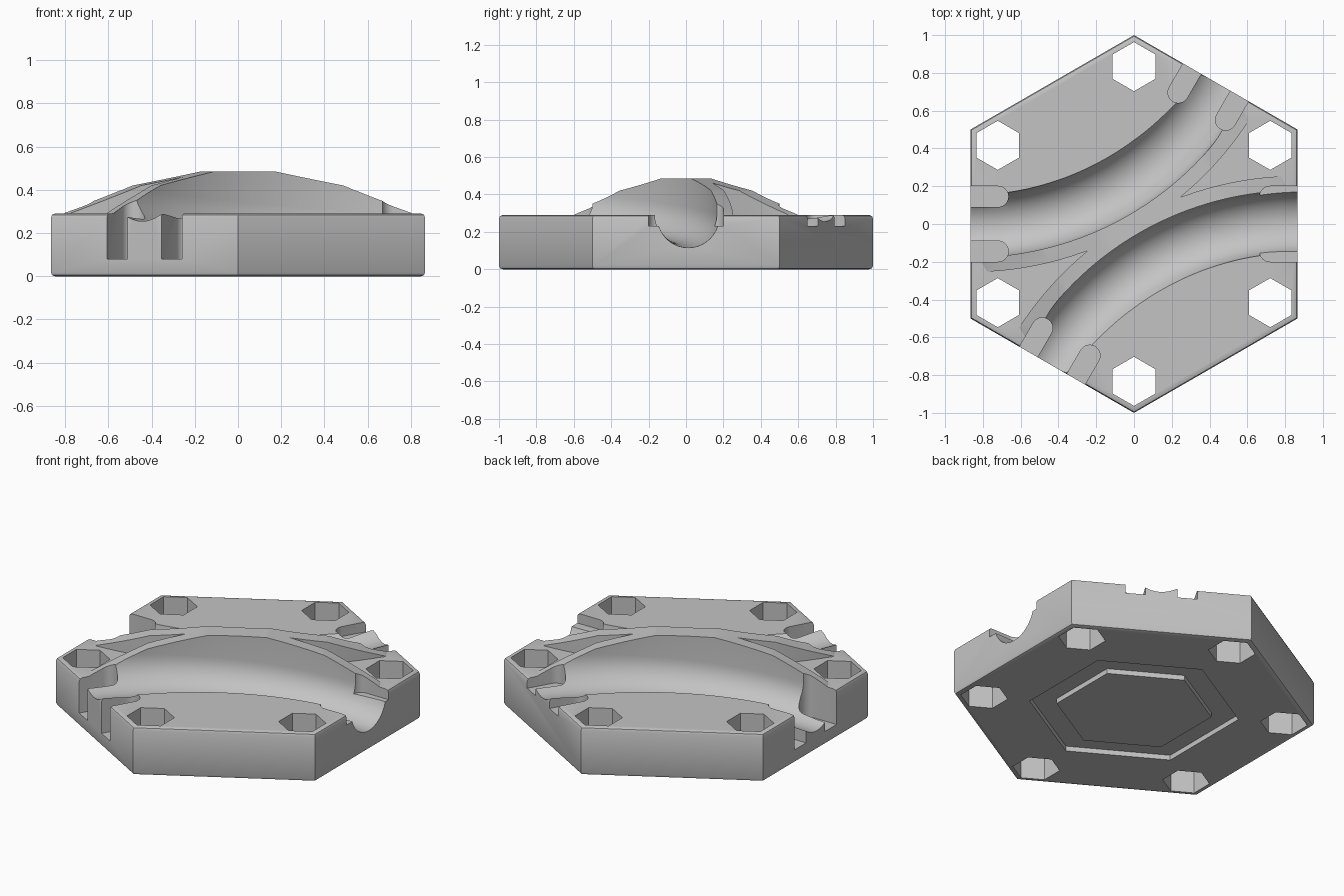
import bpy, bmesh
from math import sin, cos, pi, radians
from mathutils import Matrix, Vector

cube = bpy.data.objects.get("Cube")
if cube:
    bpy.data.objects.remove(cube, do_unlink=True)

grey = bpy.data.materials.new("plain grey")
grey.use_nodes = True
colour = (0.55, 0.55, 0.55, 1)
grey.diffuse_color = colour
grey.node_tree.nodes["Principled BSDF"].inputs["Base Color"].default_value = colour

TOP = 0.29
TURN = 1.5            # radius of the curved tracks
OPEN = 0.8            # height that clears the whole tile


def loft(name, rings, bevel=0):
    """Closed solid through a list of equal-length rings."""
    bm = bmesh.new()
    loops = [[bm.verts.new(p) for p in ring] for ring in rings]
    for a, b in zip(loops, loops[1:]):
        for i in range(len(a)):
            j = (i + 1) % len(a)
            bm.faces.new((a[i], a[j], b[j], b[i]))
    bm.faces.new(loops[0])
    bm.faces.new(loops[-1])
    bmesh.ops.recalc_face_normals(bm, faces=bm.faces)
    if bevel:
        edges = [e for e in bm.edges if abs(e.verts[0].co.z - e.verts[1].co.z) < 0.001]
        bmesh.ops.bevel(bm, geom=edges, offset=bevel, segments=2, profile=0.5, affect='EDGES')
    mesh = bpy.data.meshes.new(name)
    bm.to_mesh(mesh)
    bm.free()
    mesh.materials.append(grey)
    obj = bpy.data.objects.new(name, mesh)
    bpy.context.collection.objects.link(obj)
    return obj


def prism(name, outline, z0, z1, bevel=0):
    return loft(name, [[(x, y, z) for x, y in outline] for z in (z0, z1)], bevel)


def hexagon(radius, cx=0, cy=0):
    return [(cx + radius * sin(k * pi / 3), cy + radius * cos(k * pi / 3)) for k in range(6)]


def combine(target, tool, operation):
    mod = target.modifiers.new("combine", 'BOOLEAN')
    mod.operation, mod.object, mod.solver = operation, tool, 'EXACT'
    bpy.context.view_layer.objects.active = target
    bpy.ops.object.modifier_apply(modifier=mod.name)
    bpy.data.objects.remove(tool, do_unlink=True)


def on_turn(degrees, section):
    """Place a (radius, height) section on the curved track."""
    a = radians(degrees)
    return [(-0.866 + r * sin(a), 1.5 - r * cos(a), z) for r, z in section]


def half_turn(obj, side):
    obj.data.transform(Matrix.Rotation(pi * side, 4, 'Z'))
    return obj


def channel_section(degrees):
    t = min(max(degrees / 60, 0), 1)
    floor, r, mid = 0.115 + 0.14 * t ** 1.15, 0.165, 1.512
    arc = [(mid - r * cos(pi * k / 20), floor + r - r * sin(pi * k / 20)) for k in range(21)]
    return [(mid - r, OPEN)] + arc + [(mid + r, OPEN)]


# Hexagonal tile body
tile = prism("track_tile", hexagon(1), 0, TOP, bevel=0.018)

# Raised banking walls, trimmed by a broad faceted arch
for side in range(2):
    box = [(1.6, 0.12), (1.755, 0.12), (1.755, 0.6), (1.6, 0.6)]
    wall = half_turn(loft("banking_wall", [on_turn(1 + 58 * k / 24, box) for k in range(25)]), side)
    along, across = Vector((0.866, 0.5, 0)), Vector((-0.5, 0.866, 0))
    rings = []
    for d in (-1, 1):
        ring = []
        for k in range(32):
            a = (k + 0.5) * pi / 16
            ring.append(along * 1.68 * sin(a) + across * d + Vector((0, 0, -1.187 + 1.68 * cos(a))))
        rings.append(ring)
    combine(wall, loft("arch", rings), 'INTERSECT')
    combine(tile, wall, 'UNION')

# Sloping curved channels
for side in range(2):
    steps = [-5 + 70 * k / 42 for k in range(43)]
    channel = loft("channel_cutter", [on_turn(d, channel_section(d)) for d in steps])
    combine(tile, half_turn(channel, side), 'DIFFERENCE')

# Round-ended connector slots beside each channel mouth
for angle, floor in ((0, 0.23), (60, 0.23), (180, 0.08), (240, 0.08)):
    for offset in (-0.145, 0.145):
        outline = [(0.95, offset + 0.055), (0.95, offset - 0.055)]
        for k in range(13):
            a = pi * k / 12
            outline.append((0.72 - 0.055 * sin(a), offset - 0.055 * cos(a)))
        slot = prism("slot_cutter", outline, floor, OPEN)
        slot.data.transform(Matrix.Rotation(radians(angle), 4, 'Z'))
        combine(tile, slot, 'DIFFERENCE')

# Hexagonal through holes at the corners
for x, y in hexagon(0.833):
    combine(tile, prism("hole_cutter", hexagon(0.13, x, y), -0.2, OPEN), 'DIFFERENCE')

# Shallow hexagonal groove underneath
groove = prism("groove_cutter", hexagon(0.58), -0.1, 0.03)
combine(groove, prism("groove_island", hexagon(0.43), -0.2, 0.2), 'DIFFERENCE')
combine(tile, groove, 'DIFFERENCE')

# Smooth the curved surfaces, keep hard edges
bpy.ops.object.select_all(action='DESELECT')
tile.select_set(True)
bpy.context.view_layer.objects.active = tile
bpy.ops.object.shade_smooth_by_angle(angle=radians(25))
